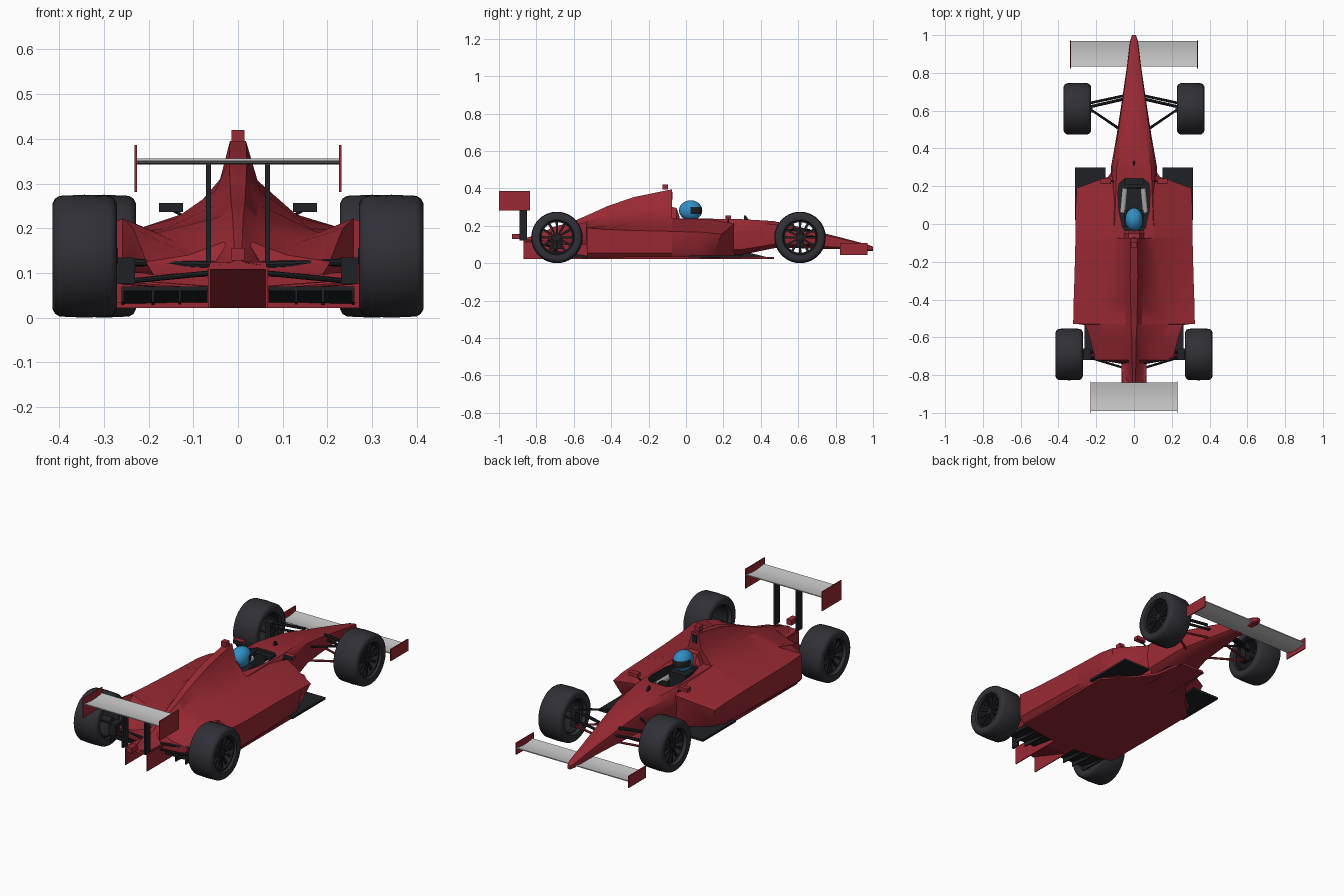
import bpy, bmesh, math
from mathutils import Vector

if "Cube" in bpy.data.objects:
    bpy.data.objects.remove(bpy.data.objects["Cube"])


def material(name, rgb):
    m = bpy.data.materials.new(name)
    m.diffuse_color = (*rgb, 1)
    m.use_nodes = True
    m.node_tree.nodes["Principled BSDF"].inputs["Base Color"].default_value = m.diffuse_color
    return m


RED = material("red paint", (0.32, 0.022, 0.033))
BLACK = material("carbon black", (0.014, 0.015, 0.018))
TYRE = material("tyre rubber", (0.029, 0.029, 0.037))
SILVER = material("wing silver", (0.58, 0.58, 0.58))
BLUE = material("helmet blue", (0.03, 0.28, 0.56))
GREY = material("suit grey", (0.4, 0.4, 0.4))


def finish(name, bm, *mats, smooth=None):
    bmesh.ops.recalc_face_normals(bm, faces=bm.faces)
    me = bpy.data.meshes.new(name)
    bm.to_mesh(me)
    bm.free()
    for m in mats:
        me.materials.append(m)
    ob = bpy.data.objects.new(name, me)
    bpy.context.collection.objects.link(ob)
    if smooth:
        bpy.ops.object.select_all(action='DESELECT')
        ob.select_set(True)
        bpy.context.view_layer.objects.active = ob
        bpy.ops.object.shade_smooth_by_angle(angle=math.radians(smooth))
    return ob


def loft(name, rings, *mats, smooth=None, loop=False):
    """Skin closed rings of 3D points; cap the ends, or join last to first."""
    bm = bmesh.new()
    vs = [[bm.verts.new(p) for p in r] for r in rings]
    n = len(vs[0])
    for a, b in zip(vs, vs[1:] + ([vs[0]] if loop else [])):
        for i in range(n):
            bm.faces.new((a[i], a[(i + 1) % n], b[(i + 1) % n], b[i]))
    if not loop:
        bm.faces.new(vs[0])
        bm.faces.new(vs[-1])
    return finish(name, bm, *mats, smooth=smooth)


def both(y, half):
    """Full symmetric ring from a right half listed top to bottom."""
    return [(x, y, z) for x, z in half] + [(-x, y, z) for x, z in reversed(half)]


def box(name, c, s, mat):
    x, y, z = (v / 2 for v in s)
    ring = [(-x, -y), (x, -y), (x, y), (-x, y)]
    return loft(name, [[(c[0] + a, c[1] + b, c[2] + h) for a, b in ring] for h in (-z, z)], mat)


def plate(name, pts, axis, lo, hi, mat):
    """Extrude a 2D outline along x ('x': points are y,z) or z ('z': points are x,y)."""
    put = (lambda p, h: (h, *p)) if axis == 'x' else (lambda p, h: (*p, h))
    return loft(name, [[put(p, h) for p in pts] for h in (lo, hi)], mat)


def rod(name, a, b, r, mat, sides=8):
    a, b = Vector(a), Vector(b)
    q = (b - a).to_track_quat('Z', 'Y')
    ring = [q @ Vector((r * math.cos(t), r * math.sin(t), 0))
            for t in (2 * math.pi * i / sides for i in range(sides))]
    return loft(name, [[p + v for v in ring] for p in (a, b)], mat, smooth=40)


# Nose and cockpit tub: y, half width, top, bottom, flat top fraction
tub = [(1.0, .01, .088, .066, .6), (.97, .02, .1, .066, .6), (.83, .038, .137, .075, .6),
       (.6, .072, .195, .08, .6), (.47, .092, .225, .08, .65), (.3, .122, .235, .045, .75),
       (0, .125, .24, .035, .82), (-.1, .125, .24, .035, .82)]
rings = []
for y, w, t, b, f in tub:
    h = t - b
    rings.append(both(y, [(w * f, t), (w * .93, t - .12 * h), (w, t - .4 * h),
                          (w * .95, b + .15 * h), (w * .6, b)]))
body = loft("nose_and_tub", rings, RED, BLACK, smooth=35)

# Cockpit opening, black inside
half = [(.05, .24), (.078, .215), (.085, .17), (.08, .07), (.06, -.02), (.035, -.05)]
outline = half + [(-x, y) for x, y in reversed(half)]
cutter = plate("cockpit_cutter", outline, 'z', .09, .3, RED)
cutter.data.materials.append(BLACK)
for p in cutter.data.polygons:
    p.material_index = 1
cutter.hide_render = True
cutter.hide_set(True)
cut = body.modifiers.new("cockpit", 'BOOLEAN')
cut.operation, cut.solver, cut.object = 'DIFFERENCE', 'EXACT', cutter

# Engine cover with rear sidepods: y, bottom, then spine, flank, shoulder and outer edge as x, z
cover = [(-.075, .028, .018, .395, .04, .31, .1, .24, .31, .17),
         (-.28, .028, .02, .353, .05, .285, .14, .222, .315, .175),
         (-.42, .028, .018, .305, .048, .252, .16, .2, .32, .18),
         (-.53, .028, .015, .255, .04, .225, .18, .19, .322, .19),
         (-.531, .1, .015, .255, .04, .225, .18, .19, .258, .222),
         (-.6, .1, .012, .225, .035, .2, .14, .17, .235, .2),
         (-.72, .095, .01, .19, .03, .17, .11, .14, .205, .125),
         (-.735, .09, .01, .18, .028, .16, .05, .125, .065, .112),
         (-.87, .108, .006, .128, .02, .122, .05, .118, .066, .114)]
rings = []
for y, b, *s in cover:
    d = s[6]
    rings.append(both(y, list(zip(s[::2], s[1::2])) + [(d, min(b + .027, s[7] - .002)), (d * .92, b)]))
loft("engine_cover", rings, RED, smooth=35)

# Airbox intake, headrest, roof camera and rain light
box("airbox_intake", (0, -.074, .36), (.028, .006, .04), BLACK)
loft("headrest", [both(y, [(.03, z), (.055, .235)]) for y, z in ((-.12, .31), (-.05, .295), (-.035, .25))], RED)
box("roof_camera", (0, -.11, .407), (.03, .03, .026), RED)
box("rain_light", (0, -.905, .142), (.03, .05, .028), RED)

# Floor with front tongue, and the centre tunnel rising at the tail
half = [(.07, .47), (.1, .3), (.2, .17), (.295, .08), (.295, -.53), (.1, -.56)]
plate("floor", half + [(-x, y) for x, y in reversed(half)], 'z', .022, .034, RED)
plate("tail_tunnel", [(-.5, .022), (-.5, .11), (-.868, .124), (-.868, .112), (-.62, .022)],
      'x', -.064, .064, RED)

# Driver: helmet with visor, torso
bm = bmesh.new()
bmesh.ops.create_uvsphere(bm, u_segments=28, v_segments=18, radius=1)
for f in bm.faces:
    c = f.calc_center_median()
    f.material_index = int(c.y > .1 and -.3 < c.z < .34)
for v in bm.verts:
    v.co = Vector((v.co.x * .047, v.co.y * .062 + .025, v.co.z * .054 + .282))
finish("helmet", bm, BLUE, BLACK, smooth=40)
box("torso", (0, .03, .165), (.1, .09, .13), BLACK)
box("dashboard", (0, .225, .205), (.1, .03, .03), BLACK)
rod("steering_wheel", (0, .185, .2), (0, .195, .2), .035, BLACK, 16)


# Cambered wings
def wing(name, y0, y1, z, span):
    n = 8
    top, low = [], []
    for i in range(n + 1):
        t = i / n
        y = y0 + (y1 - y0) * t
        zz = z - .008 * math.sin(math.pi * t)
        top.append((y, zz + .003))
        low.append((y, zz - .002))
    put = top + low[::-1]
    loft(name, [[(x, *p) for p in put] for x in (-span, span)], SILVER, smooth=40)


wing("rear_wing", -.99, -.838, .353, .228)
wing("front_wing", .835, .97, .078, .335)


# Wheel: rubber ring, rim barrel and spokes around the x axis
def spin(name, prof, c, mat, smooth, seg=40):
    rings = [[(c[0] + x, c[1] + r * math.cos(a), c[2] + r * math.sin(a)) for x, r in prof]
             for a in (2 * math.pi * i / seg for i in range(seg))]
    return loft(name, rings, mat, smooth=smooth, loop=True)


def wheel(name, x, y, s):
    c = (s * x, y, .1375)
    w = .072
    outer = [(-.66, .088), (-.93, .094), (-1, .118), (-.92, .129), (-.78, .135), (0, .1375),
             (.78, .135), (.92, .129), (1, .118), (.93, .094), (.66, .088)]
    spin(name + "_tyre", [(a * w, r) for a, r in outer], c, TYRE, 40)
    spin(name + "_rim", [(-.05, .089), (.056, .089), (.056, .082), (-.05, .085)], c, BLACK, 40)
    rod(name + "_hub", (c[0] - s * .075, y, c[2]), (c[0] + s * .05, y, c[2]), .018, BLACK, 16)
    bm = bmesh.new()
    for i in range(12):
        a = 2 * math.pi * i / 12
        u, v = Vector((0, math.cos(a), math.sin(a))), Vector((0, -math.sin(a), math.cos(a)))
        q = [[bm.verts.new(Vector(c) + Vector((s * h, 0, 0)) + u * r + v * t)
              for r, t in ((.015, -.004), (.084, -.007), (.084, .007), (.015, .004))] for h in (.036, .046)]
        bm.faces.new(q[0])
        bm.faces.new(q[1])
        for j in range(4):
            bm.faces.new((q[0][j], q[0][(j + 1) % 4], q[1][(j + 1) % 4], q[1][j]))
    finish(name + "_spokes", bm, BLACK)


# Everything that comes in left and right pairs
for s, side in ((1, "right"), (-1, "left")):
    wheel("front_wheel_" + side, .3, .61, s)
    wheel("rear_wheel_" + side, .343, -.69, s)

    # Front half of the sidepod: swept-back mouth, undercut below
    pod = [(-.08, -.08, .24, .31, .17, 1, -.08), (.12, .1, .234, .309, .165, .98, .08),
           (.26, .19, .215, .303, .155, .88, .15)]
    loft("sidepod_" + side, [[(s * .1, yi, z), (s * .17, yi * .7 + yo * .3, z * .667 + zo * .333),
                              (s * w, yo, zo), (s * w * u, yl, .055), (s * w * .92 * u, yl, .028),
                              (s * .1, yi, .028)]
                             for yi, yo, z, w, zo, u, yl in pod], RED, smooth=45)
    plate("floor_corner_" + side, [(s * .15, .3), (s * .312, .3), (s * .312, .02), (s * .15, .02)],
          'z', .03, .042, BLACK)
    plate("bargeboard_" + side, [(.475, .022), (.3, .065), (.2, .065), (.2, .022)],
          'x', s * .07, s * .076, BLACK)
    plate("diffuser_" + side, [(-.72, .07), (-.72, .06), (-.53, .03), (-.53, .04)],
          'x', s * .068, s * .26, BLACK)
    for i, x in enumerate((.13, .19, .258)):
        plate(f"diffuser_fin_{i}_{side}", [(-.72, .07), (-.72, .035), (-.53, .028), (-.53, .04)],
              'x', s * (x - .003), s * (x + .003), BLACK)
    plate("tunnel_fence_" + side, [(-.87, .022), (-.87, .114), (-.54, .1), (-.54, .022)],
          'x', s * .062, s * .067, RED)

    # Wing end plates and struts
    box("rear_endplate_" + side, (s * .229, -.917, .334), (.005, .165, .105), RED)
    box("front_endplate_" + side, (s * .336, .897, .076), (.005, .148, .064), RED)
    box("rear_wing_strut_" + side, (s * .066, -.87, .235), (.011, .042, .225), BLACK)

    # Mirrors with dark glass
    box("mirror_" + side, (s * .15, .228, .246), (.054, .025, .02), RED)
    box("mirror_glass_" + side, (s * .15, .214, .246), (.054, .004, .02), BLACK)
    rod("mirror_stalk_" + side, (s * .1, .225, .215), (s * .145, .228, .24), .004, BLACK, 6)
    rod("arm_" + side, (s * .06, .06, .19), (s * .048, .19, .2), .015, GREY, 10)

    # Suspension arms and uprights
    for i, (a, b, r, m) in enumerate((
            ((.235, .62, .18), (.06, .66, .175), .008, BLACK),
            ((.235, .61, .18), (.075, .5, .175), .006, BLACK),
            ((.235, .62, .095), (.05, .665, .1), .006, RED),
            ((.235, .61, .095), (.07, .5, .1), .006, RED),
            ((.235, .64, .14), (.05, .68, .14), .007, BLACK),
            ((.26, -.7, .125), (.05, -.735, .118), .008, BLACK),
            ((.26, -.7, .12), (.1, -.6, .12), .006, BLACK),
            ((.26, -.7, .08), (.06, -.76, .1), .006, BLACK),
            ((.26, -.69, .08), (.06, -.71, .065), .006, RED))):
        rod(f"suspension_arm_{i}_{side}", (s * a[0], *a[1:]), (s * b[0], *b[1:]), r, m)
    box("front_upright_" + side, (s * .235, .61, .1375), (.03, .04, .1), BLACK)
    box("rear_upright_" + side, (s * .25, -.69, .105), (.04, .06, .06), BLACK)

# Small antenna fin ahead of the cockpit
plate("antenna", [(.34, .225), (.32, .255), (.31, .255), (.31, .225)], 'x', -.005, .005, BLACK)
